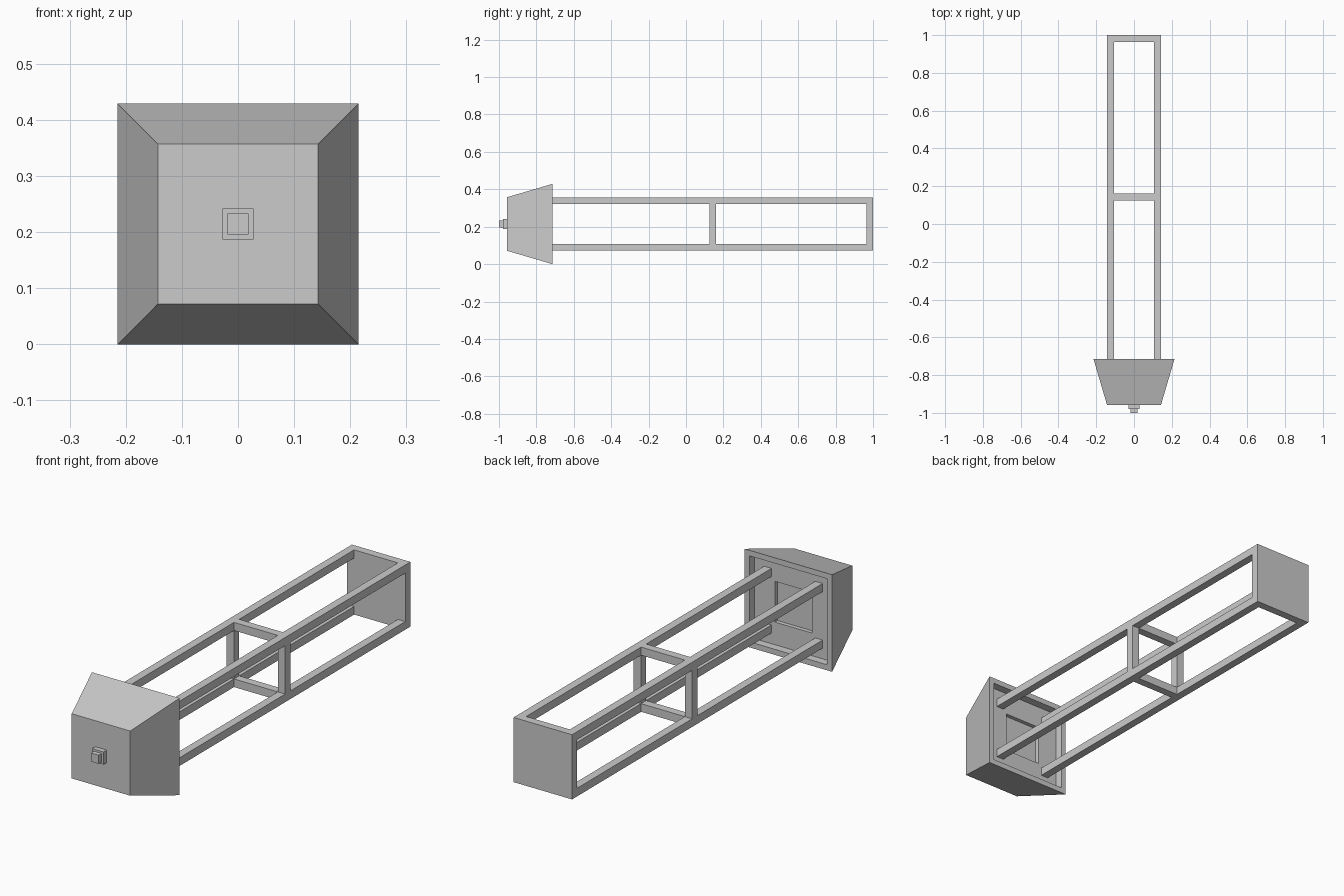
import bpy, bmesh

if "Cube" in bpy.data.objects:
    bpy.data.objects.remove(bpy.data.objects["Cube"])

CZ = 0.2145          # height of the long axis
OUT, BAR = 0.143, 0.036
IN = OUT - BAR


def finish(name, bm):
    bmesh.ops.recalc_face_normals(bm, faces=bm.faces)
    mesh = bpy.data.meshes.new(name)
    bm.to_mesh(mesh)
    bm.free()
    obj = bpy.data.objects.new(name, mesh)
    bpy.context.collection.objects.link(obj)
    return obj


def box(name, x, y, z):
    """Box from (min, max) ranges; z is relative to the long axis."""
    bm = bmesh.new()
    bmesh.ops.create_cube(bm, size=1)
    for v in bm.verts:
        v.co = (x[v.co.x > 0], y[v.co.y > 0], CZ + z[v.co.z > 0])
    return finish(name, bm)


def square_loft(name, profile):
    """Skin square rings given as (y, half width), capped at both ends."""
    bm = bmesh.new()
    rings = [[bm.verts.new((sx * h, y, CZ + sz * h))
              for sx, sz in ((-1, -1), (1, -1), (1, 1), (-1, 1))]
             for y, h in profile]
    for a, b in zip(rings, rings[1:]):
        for i in range(4):
            j = (i + 1) % 4
            bm.faces.new((a[i], a[j], b[j], b[i]))
    bm.faces.new(rings[0])
    bm.faces.new(rings[-1])
    return finish(name, bm)


# Tapered head with a stepped recess in its back
square_loft("head", [(-0.957, 0.143), (-0.714, 0.2145), (-0.714, 0.19),
                     (-0.75, 0.19), (-0.75, 0.09), (-0.768, 0.09)])

# Stepped knob on the front
square_loft("front_knob", [(-1.0, 0.019), (-0.979, 0.019),
                           (-0.979, 0.028), (-0.957, 0.028)])

# Closed end plate
box("end_plate", (-OUT, OUT), (0.964, 1.0), (-OUT, OUT))

low, high = (-OUT, -IN), (IN, OUT)
mid = (0.125, 0.161)

# Four long corner rails
for xn, x in (("left", low), ("right", high)):
    for zn, z in (("lower", low), ("upper", high)):
        box(f"{zn}_{xn}_rail", x, (-0.75, 0.964), z)

# Middle brace joining the rails
for side, r in (("left", low), ("right", high)):
    box(f"{side}_brace_post", r, mid, (-IN, IN))
for side, r in (("lower", low), ("upper", high)):
    box(f"{side}_brace_bar", (-IN, IN), mid, r)
